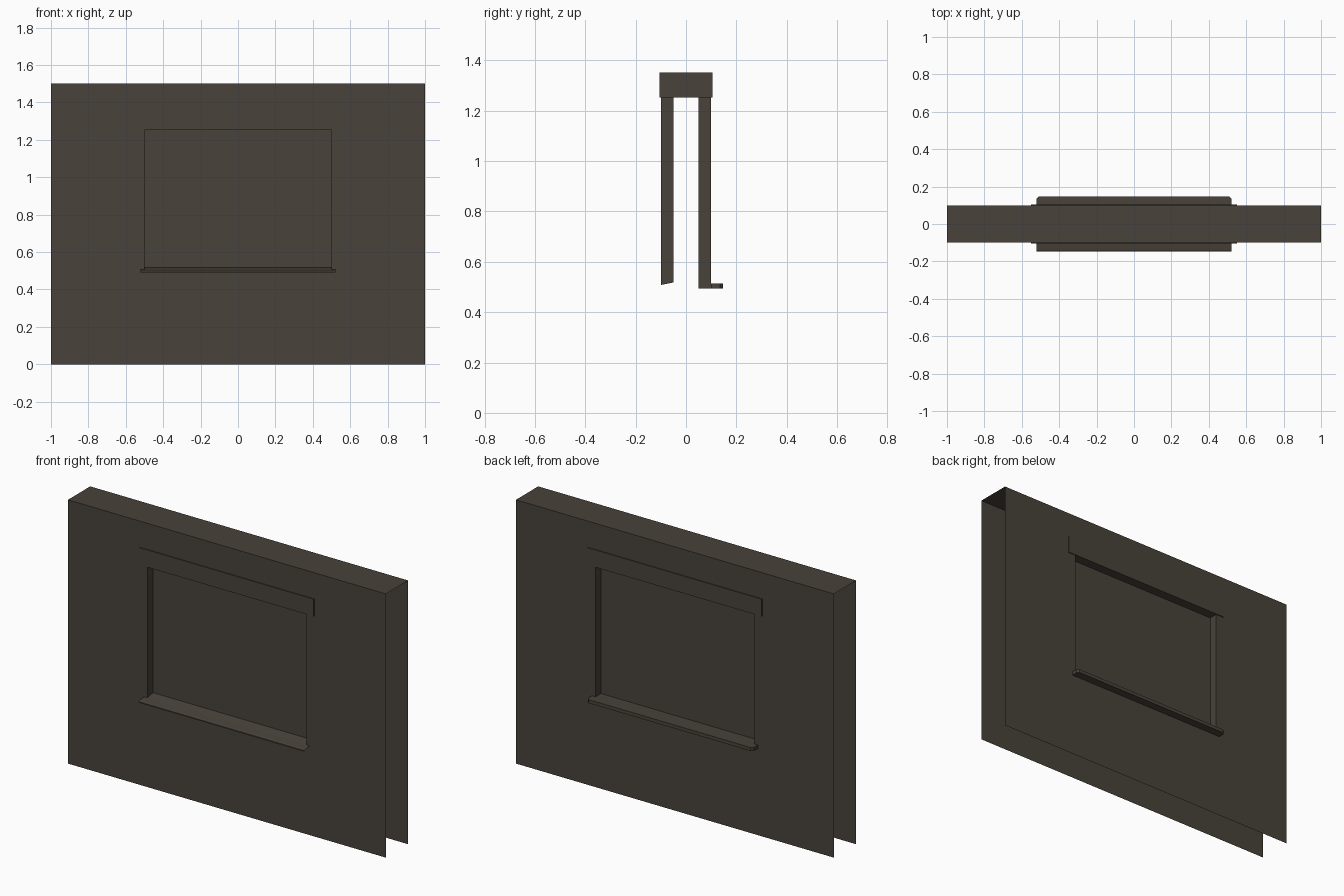
import bpy, bmesh

if "Cube" in bpy.data.objects:
    bpy.data.objects.remove(bpy.data.objects["Cube"])

mat = bpy.data.materials.new("dark_taupe")
mat.diffuse_color = (0.065, 0.054, 0.042, 1)
mat.use_nodes = True
mat.node_tree.nodes["Principled BSDF"].inputs["Base Color"].default_value = mat.diffuse_color


def make(name, build):
    bm = bmesh.new()
    build(bm)
    bmesh.ops.remove_doubles(bm, verts=bm.verts, dist=1e-5)
    me = bpy.data.meshes.new(name)
    bm.to_mesh(me)
    bm.free()
    me.materials.append(mat)
    ob = bpy.data.objects.new(name, me)
    bpy.context.collection.objects.link(ob)
    return ob


def face(bm, pts, flip=False):
    pts = pts[::-1] if flip else pts
    return bm.faces.new([bm.verts.new(p) for p in pts])


def rect(x, y, z0, z1):
    return [(-x, y, z0), (x, y, z0), (x, y, z1), (-x, y, z1)]


# hollow wall: two skins with recessed window openings, closed on top only
def wall(bm):
    for s, low, low_in in ((-1, 0.508, 0.518), (1, 0.51, 0.51)):
        outer = rect(1, s * 0.1, 0, 1.5)
        hole = rect(0.5, s * 0.1, low, 1.253)
        inner = rect(0.5, s * 0.05, low_in, 1.253)
        for i in range(4):
            j = (i + 1) % 4
            face(bm, [outer[i], outer[j], hole[j], hole[i]], s > 0)
            if i:  # the sills form the bottom of each recess
                face(bm, [hole[i], hole[j], inner[j], inner[i]], s > 0)
        face(bm, inner, s > 0)
    face(bm, [(-1, -0.1, 1.5), (1, -0.1, 1.5), (1, 0.1, 1.5), (-1, 0.1, 1.5)])


make("wall", wall)


# lintel running through the wall, slightly proud of both skins
def lintel(bm):
    bmesh.ops.create_cube(bm, size=1)
    for v in bm.verts:
        v.co.x *= 1.1
        v.co.y *= 0.21
        v.co.z = 1.302 + v.co.z * 0.098


make("lintel", lintel)


# thin sheet outer sill with a rounded drip edge
def outer_sill(bm):
    prof = [(-0.05, 0.518, 0.5), (-0.1, 0.508, 0.5), (-0.1, 0.508, 0.522),
            (-0.136, 0.503, 0.522), (-0.142, 0.5015, 0.522),
            (-0.146, 0.498, 0.522), (-0.147, 0.492, 0.522)]
    for (y0, z0, x0), (y1, z1, x1) in zip(prof, prof[1:]):
        if y0 != y1:
            face(bm, [(-x1, y1, z1), (x1, y1, z1), (x0, y0, z0), (-x0, y0, z0)])


make("outer_sill", outer_sill)


# inner sill board with ears and clipped corners
def inner_sill(bm):
    half = [(0.5, 0.05), (0.5, 0.1), (0.522, 0.1), (0.522, 0.135), (0.51, 0.147)]
    outline = half + [(-x, y) for x, y in reversed(half)]
    f = face(bm, [(x, y, 0.493) for x, y in outline])
    top = bmesh.ops.extrude_face_region(bm, geom=[f])["geom"]
    for v in top:
        if isinstance(v, bmesh.types.BMVert):
            v.co.z = 0.513
    bmesh.ops.recalc_face_normals(bm, faces=bm.faces)


make("inner_sill", inner_sill)
